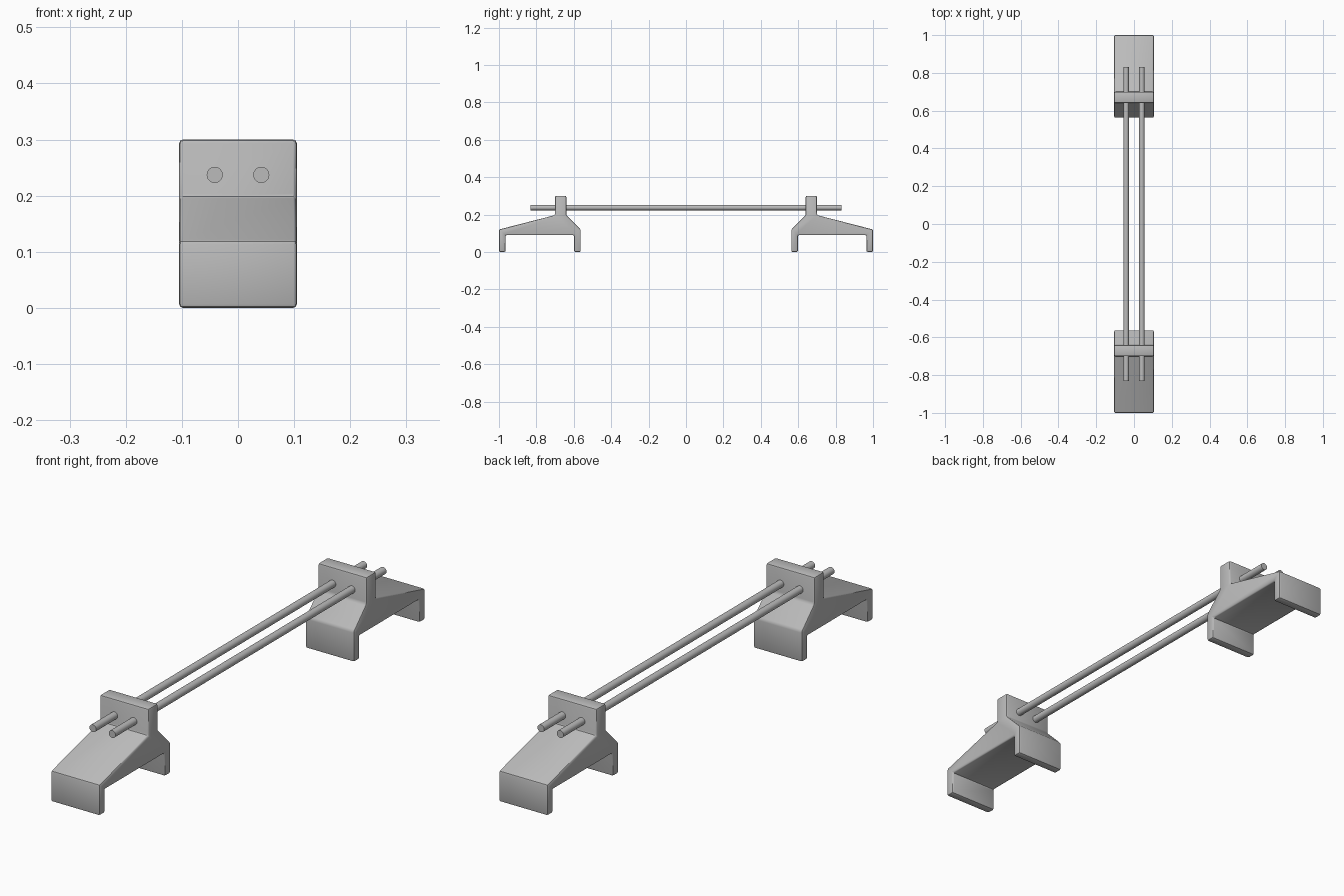
import bpy, bmesh, math

cube = bpy.data.objects.get("Cube")
if cube:
    bpy.data.objects.remove(cube, do_unlink=True)

# Single grey finish
grey = bpy.data.materials.new("grey")
grey.use_nodes = True
colour = (0.5, 0.5, 0.5, 1)
grey.diffuse_color = colour
grey.node_tree.nodes["Principled BSDF"].inputs["Base Color"].default_value = colour

HALF_WIDTH = 0.105
# Side outline of a stand as (distance from centre, height)
OUTLINE = [(1, 0), (1, 0.12), (0.70, 0.197), (0.70, 0.30), (0.64, 0.30),
           (0.64, 0.197), (0.563, 0.12), (0.563, 0), (0.598, 0),
           (0.598, 0.09), (0.965, 0.09), (0.965, 0)]


def finish(obj, angle):
    obj.data.materials.append(grey)
    bpy.ops.object.select_all(action='DESELECT')
    obj.select_set(True)
    bpy.context.view_layer.objects.active = obj
    bpy.ops.object.shade_smooth_by_angle(angle=math.radians(angle))


def stand(name, side):
    bm = bmesh.new()
    face = bm.faces.new([bm.verts.new((-HALF_WIDTH, side * y, z)) for y, z in OUTLINE])
    new = bmesh.ops.extrude_face_region(bm, geom=[face])["geom"]
    bmesh.ops.translate(bm, vec=(2 * HALF_WIDTH, 0, 0),
                        verts=[v for v in new if isinstance(v, bmesh.types.BMVert)])
    bmesh.ops.recalc_face_normals(bm, faces=bm.faces)
    # Softened edges
    bmesh.ops.bevel(bm, geom=bm.edges[:], offset=0.007, segments=2,
                    profile=0.5, affect='EDGES', clamp_overlap=True)
    mesh = bpy.data.meshes.new(name)
    bm.to_mesh(mesh)
    bm.free()
    obj = bpy.data.objects.new(name, mesh)
    bpy.context.collection.objects.link(obj)
    finish(obj, 35)


stand("front_stand", -1)
stand("back_stand", 1)

# Parallel rods through both posts
for name, x in (("left_rod", 0.0415), ("right_rod", -0.0415)):
    bpy.ops.mesh.primitive_cylinder_add(vertices=32, radius=0.0143, depth=1.664,
                                        location=(x, 0, 0.237),
                                        rotation=(math.pi / 2, 0, 0))
    rod = bpy.context.object
    rod.name = name
    finish(rod, 30)
